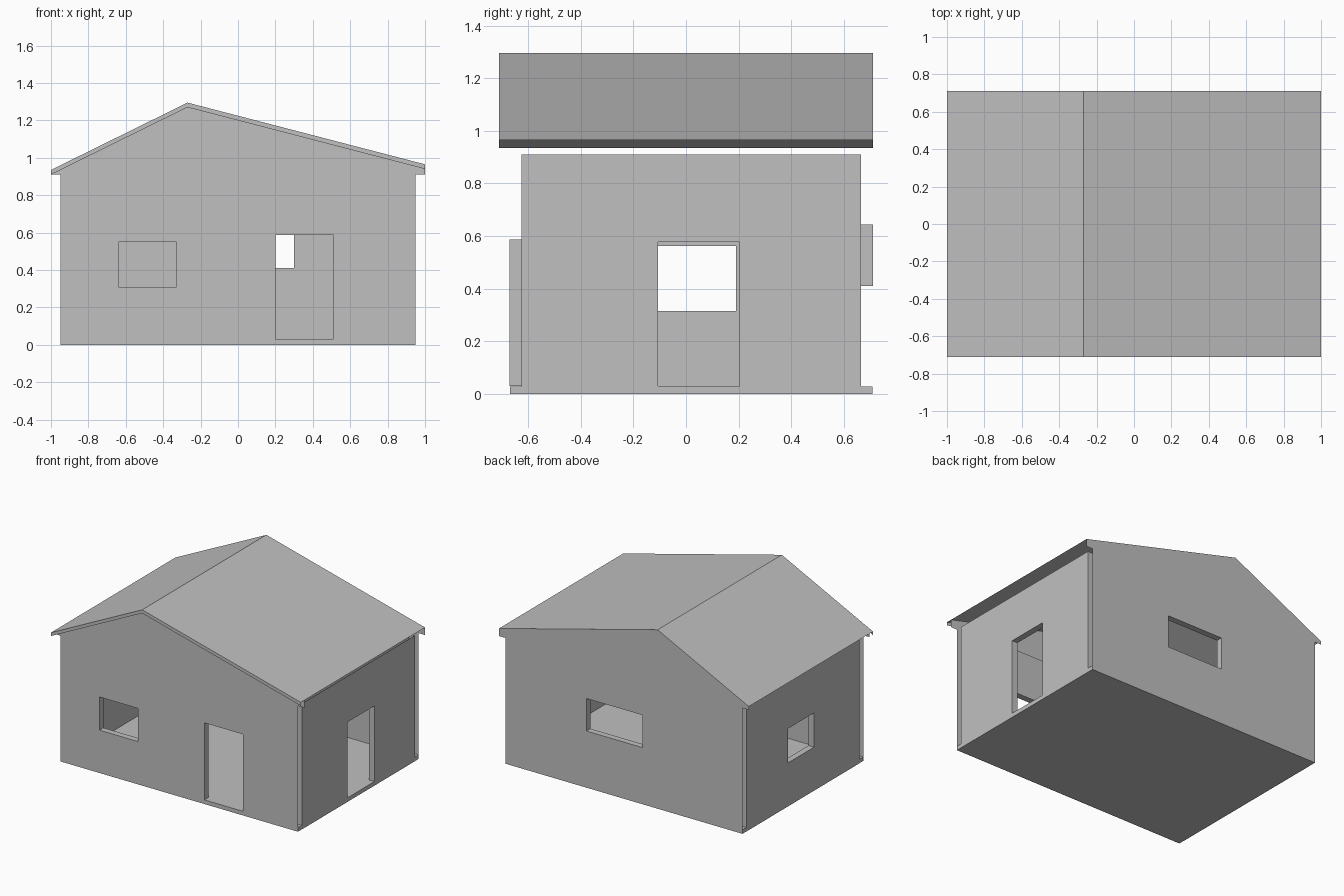
import bpy
import bmesh
from mathutils import Vector

cube = bpy.data.objects.get("Cube")
if cube:
    bpy.data.objects.remove(cube, do_unlink=True)

# One plain grey for the whole house
grey = bpy.data.materials.new("plain_grey")
grey.use_nodes = True
colour = (0.53, 0.53, 0.53, 1)
grey.diffuse_color = colour
grey.node_tree.nodes["Principled BSDF"].inputs["Base Color"].default_value = colour

FRONT, BACK, SIDE = -0.67, 0.71, 0.95      # outer wall planes
THICK, EAVE_Z, FLOOR_Z = 0.045, 0.91, 0.03
ROOF_FRONT = -0.71
RIDGE = [(1, 0.965), (-0.27, 1.295), (-1, 0.935)]


def finish(name, bm):
    mesh = bpy.data.meshes.new(name)
    bm.to_mesh(mesh)
    bm.free()
    mesh.materials.append(grey)
    obj = bpy.data.objects.new(name, mesh)
    bpy.context.collection.objects.link(obj)
    return obj


def face_towards(face, direction):
    face.normal_update()
    if face.normal.dot(direction) < 0:
        face.normal_flip()


def rect(u0, u1, v0, v1):
    return [(u0, v0), (u1, v0), (u1, v1), (u0, v1)]


def sheet(bm, place, depth, outline, openings, normal):
    """Fill an outline with holes; return the corner verts of each hole."""
    loops, edges = [], []
    for loop in [outline] + openings:
        verts = [bm.verts.new(place(u, v, depth)) for u, v in loop]
        edges += [bm.edges.new((verts[i - 1], verts[i])) for i in range(len(verts))]
        loops.append(verts)
    filled = bmesh.ops.triangle_fill(bm, edges=edges, use_beauty=True, normal=normal)
    for item in filled["geom"]:
        if isinstance(item, bmesh.types.BMFace):
            face_towards(item, normal)
    return loops[1:]


def wall(name, place, outer, inner, openings):
    """Outer skin, inner skin and the reveals that join them at openings."""
    bm = bmesh.new()
    out = (Vector(place(0, 0, 0)) - Vector(place(0, 0, 1))).normalized()
    outer_holes = sheet(bm, place, 0, outer, openings, out)
    inner_holes = sheet(bm, place, THICK, inner, openings, -out)
    for a, b in zip(outer_holes, inner_holes):
        centre = sum((v.co for v in a + b), Vector()) / (2 * len(a))
        for i in range(len(a)):
            face = bm.faces.new((a[i - 1], a[i], b[i], b[i - 1]))
            face_towards(face, centre - face.calc_center_median())
    finish(name, bm)


# Gable walls, which widen under the eaves
gable = ([(-SIDE, 0), (SIDE, 0), (SIDE, EAVE_Z), (1, EAVE_Z)] + RIDGE
         + [(-1, EAVE_Z), (-SIDE, EAVE_Z)])
lining = rect(-SIDE, SIDE, 0, EAVE_Z)
wall("front_wall", lambda u, v, d: (u, FRONT + d, v), gable, lining,
     [rect(-0.64, -0.33, 0.31, 0.55), rect(0.2, 0.51, FLOOR_Z, 0.587)])
wall("back_wall", lambda u, v, d: (u, BACK - d, v), gable, lining,
     [rect(-0.15, 0.3, 0.41, 0.645)])

# Side walls, standing between the gable walls and ending below the roof
side = rect(FRONT + THICK, BACK - THICK, 0, EAVE_Z)
wall("door_side_wall", lambda u, v, d: (SIDE - d, u, v), side, side,
     [rect(-0.107, 0.203, FLOOR_Z, 0.577)])
wall("window_side_wall", lambda u, v, d: (d - SIDE, u, v), side, side,
     [rect(-0.107, 0.19, 0.315, 0.563)])

# Floor slab, a hair inside the wall faces
bm = bmesh.new()
bmesh.ops.create_cube(bm, size=1)
for v in bm.verts:
    v.co = ((SIDE - 0.001) * (1 if v.co.x > 0 else -1),
            BACK - 0.001 if v.co.y > 0 else FRONT + 0.001,
            FLOOR_Z - 0.001 if v.co.z > 0 else 0)
finish("floor_slab", bm)

# Thin roof sheet with two unequal slopes
bm = bmesh.new()
near = [bm.verts.new((x, ROOF_FRONT, z)) for x, z in RIDGE]
far = [bm.verts.new((x, BACK, z)) for x, z in RIDGE]
for i in range(2):
    face_towards(bm.faces.new((near[i], near[i + 1], far[i + 1], far[i])), Vector((0, 0, 1)))
finish("roof", bm)

# Fascia strip along the front edge of the roof
bm = bmesh.new()
top = [bm.verts.new((x, ROOF_FRONT, z)) for x, z in RIDGE]
low = [bm.verts.new((x, ROOF_FRONT, z - 0.025)) for x, z in RIDGE]
for i in range(2):
    face_towards(bm.faces.new((top[i], top[i + 1], low[i + 1], low[i])), Vector((0, -1, 0)))
finish("front_fascia", bm)
